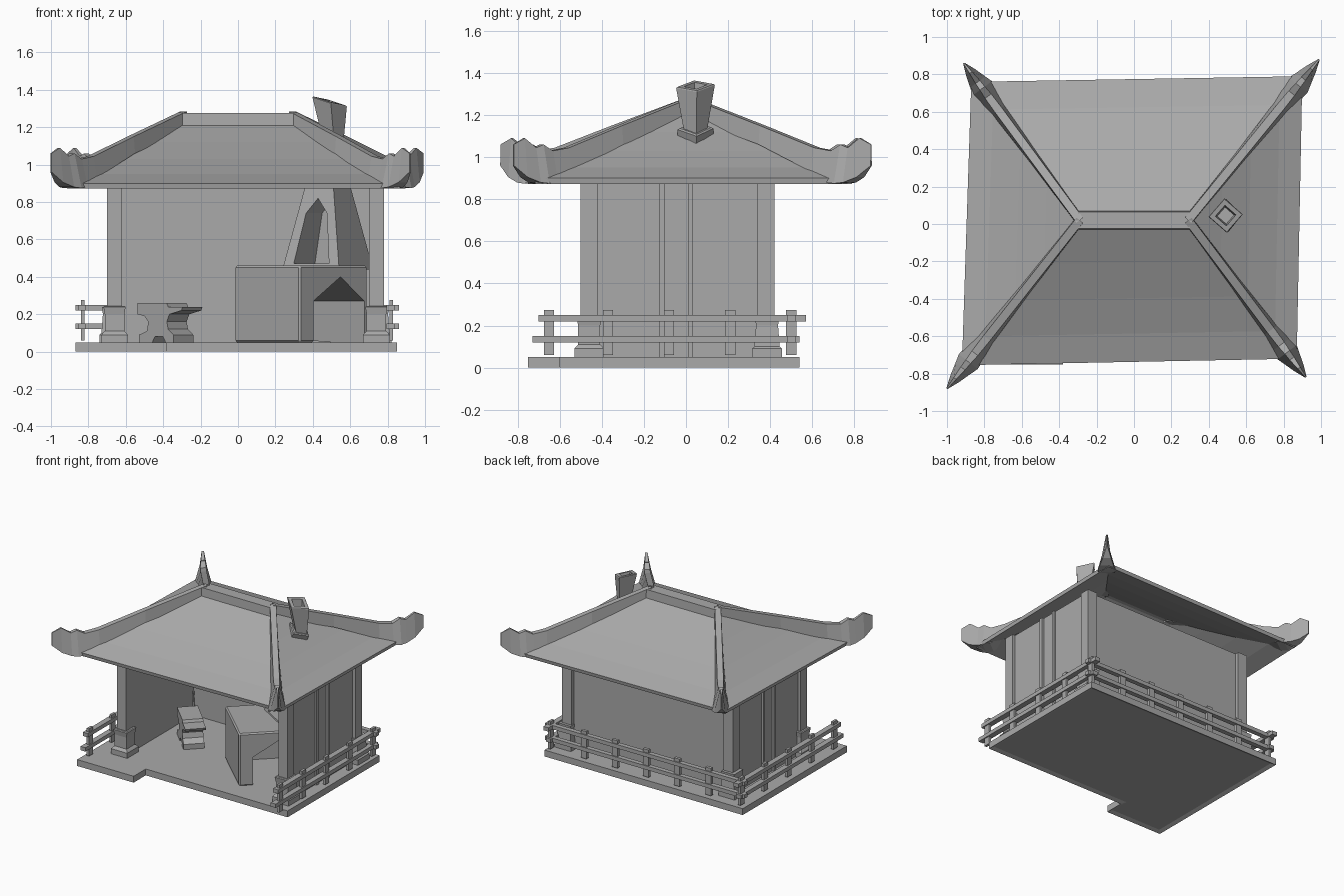
import bpy, bmesh
from math import radians, cos, sin
from mathutils import Vector, Matrix

cube = bpy.data.objects.get("Cube")
if cube:
    bpy.data.objects.remove(cube, do_unlink=True)

GREY = (0.4, 0.4, 0.4, 1)
mat = bpy.data.materials.new("plain_grey")
mat.use_nodes = True
mat.diffuse_color = GREY
mat.node_tree.nodes["Principled BSDF"].inputs["Base Color"].default_value = GREY


def finish(name, bm, recalc=True):
    if recalc:
        bmesh.ops.recalc_face_normals(bm, faces=bm.faces[:])
    me = bpy.data.meshes.new(name)
    bm.to_mesh(me)
    bm.free()
    me.materials.append(mat)
    ob = bpy.data.objects.new(name, me)
    bpy.context.collection.objects.link(ob)
    return ob


def box(name, x, y, z):
    bm = bmesh.new()
    bmesh.ops.create_cube(bm, size=1)
    for v in bm.verts:
        v.co = Vector([a + (b - a) * (c + 0.5) for (a, b), c in zip((x, y, z), v.co)])
    return finish(name, bm)


def loft(name, sections):
    """Skin equal-sized cross-sections and close both ends."""
    bm = bmesh.new()
    rows = [[bm.verts.new(p) for p in s] for s in sections]
    n = len(rows[0])
    for a, b in zip(rows, rows[1:]):
        for i in range(n):
            j = (i + 1) % n
            bm.faces.new((a[i], b[i], b[j], a[j]))
    bm.faces.new(rows[0])
    bm.faces.new(rows[-1])
    return finish(name, bm)


def prism(name, points, direction):
    """Extrude a closed outline of 3D points along a direction."""
    points = [Vector(p) for p in points]
    return loft(name, [points, [p + Vector(direction) for p in points]])


def square(cx, cy, z, r, turn):
    return [(cx + r * cos(radians(turn + 90 * k)), cy + r * sin(radians(turn + 90 * k)), z) for k in range(4)]


def taper(name, cx, cy, stations, turn=45):
    return loft(name, [square(cx, cy, z, r, turn) for z, r in stations])


def cut(ob, cutter):
    cutter.hide_render = True
    cutter.display_type = 'WIRE'
    m = ob.modifiers.new("cut", 'BOOLEAN')
    m.operation, m.solver, m.object = 'DIFFERENCE', 'EXACT', cutter


# Floor slab with the left bay stepping forward, slightly hollowed underneath
outline = [(-.87, -.75), (-.38, -.75), (-.38, -.6), (.85, -.6), (.85, .54), (-.87, .54)]
slab = prism("floor_slab", [(x, y, 0) for x, y in outline], (0, 0, .05))
bm = bmesh.new()
bm.from_mesh(slab.data)
bmesh.ops.inset_region(bm, faces=[f for f in bm.faces if f.normal.z < -.9], thickness=.04, depth=-.012)
bm.to_mesh(slab.data)
bm.free()

# Corner pillars on stone footings
for x, side in ((-.66, "right"), (.74, "left")):
    for y, end in ((-.46, "front"), (.38, "back")):
        box(f"{end}_{side}_pillar", (x - .04, x + .04), (y - .04, y + .04), (.05, .89))
        if end == "front":
            taper(f"{end}_{side}_footing", x, y,
                  [(.05, .1), (.09, .1), (.1, .088), (.11, .074), (.2, .074), (.24, .084), (.245, .075)])

# Back wall, and side walls plain inside with strips outside
box("back_wall", (-.67, .75), (.339, .39), (.05, .89))
for x, out, side in ((-.66, -1, "right"), (.74, 1, "left")):
    inner, face = x - out * .036, x + out * .016
    box(f"{side}_wall", sorted((inner, face)), (-.44, .38), (.05, .89))
    for k, (y, w) in enumerate(((-.115, .014), (.02, .01))):
        box(f"{side}_wall_strip_{k}", (face - .016, face + .016), (y - w, y + w), (.05, .89))
    c = x + out * .01
    taper(f"back_{side}_footing", c, .385, [(.05, .1), (.09, .1), (.1, .085), (.2, .074), (.24, .08)])

# Railings on both sides and the back
RAILS = ((.12, .15), (.22, .25))
for x, side in ((-.83, "right"), (.82, "left")):
    for k, y in enumerate((-.65, -.37, -.08, .21, .5)):
        box(f"{side}_rail_post_{k}", (x - .01, x + .01), (y - .024, y + .024), (.06, .275))
    for k, z in enumerate(RAILS):
        box(f"{side}_rail_{k}", (x - .025, x + .018), (-.73 + .03 * k, .54 + .03 * k), z)
for k in range(5):
    x = -.55 + k * .27
    box(f"back_rail_post_{k}", (x - .024, x + .024), (.488, .512), (.06, .275))
for k, z in enumerate(RAILS):
    box(f"back_rail_{k}", (-.87, .86), (.483, .52), z)

# Hipped roof shell, slightly sagging towards the eaves
RIDGE_Y = .02
eaves = [(-.92, -.755), (.87, -.72), (.9, .79), (-.87, .76)]
tips = [(-1, -.88), (.92, -.82), (.99, .88), (-.91, .86)]
ends = [(-.29, RIDGE_Y), (.29, RIDGE_Y), (.29, RIDGE_Y), (-.29, RIDGE_Y)]
bm = bmesh.new()
rings = [[bm.verts.new((r[0] + (e[0] - r[0]) * t, r[1] + (e[1] - r[1]) * t, z)) for r, e in zip(ends, eaves)]
         for t, z in ((0, 1.235), (.3, 1.12), (.55, 1.03), (.8, .95), (1, .9))]
for k, (a, b) in enumerate(zip(rings, rings[1:])):
    for i in range(4):
        j = (i + 1) % 4
        if k == 0 and i in (1, 3):
            bm.faces.new((a[i], b[i], b[j]))
        else:
            bm.faces.new((a[i], b[i], b[j], a[j]))
bmesh.ops.remove_doubles(bm, verts=rings[0], dist=.001)
roof = finish("roof", bm, recalc=False)
solid = roof.modifiers.new("thickness", 'SOLIDIFY')
solid.thickness, solid.offset = .028, -1

# Ridge beam
loft("ridge_beam", [[(x, RIDGE_Y - .05, 1.2), (x, RIDGE_Y + .05, 1.2), (x, RIDGE_Y + .045, 1.275),
                     (x, RIDGE_Y - .045, 1.275)] for x in (-.3, .3)])

# Hip beams sweeping up into horned tips: position, underside, top, lower and upper half width
HIP = ((0, 1.19, 1.285, .026, .022), (.4, 1.06, 1.15, .03, .022), (.7, .93, 1.045, .042, .022),
       (.79, .88, 1.03, .06, .02), (.84, .875, 1.06, .064, .016), (.88, .88, 1.045, .05, .014),
       (.94, .905, 1.09, .03, .008), (1, .96, 1.06, .004, .003))
for k, (r, t) in enumerate(zip(ends, tips)):
    start, tip = Vector((*r, 0)), Vector((*t, 0))
    side = (tip - start).normalized().cross(Vector((0, 0, 1)))
    sections = []
    for s, low, high, w, v in HIP:
        c = start.lerp(tip, s)
        sections.append([c + side * a + Vector((0, 0, z))
                         for a, z in ((-w, low), (w, low), (v, high), (-v, high))])
    loft(f"hip_beam_{k}", sections)

# Forge block set diagonally, with a deep gabled hearth
a, b = Vector((-.02, -.13, .05)), Vector((.33, -.46, .05))
along, inward = Vector((.727, .687, 0)), Vector((-.687, .727, 0))
forge = prism("forge_block", [a, b, b + along * .5, a + along * .5], (0, 0, .41))
bev = forge.modifiers.new("soft_edges", 'BEVEL')
bev.width, bev.segments, bev.angle_limit = .01, 1, radians(60)
mouth = [b + along * u - inward * .02 + Vector((0, 0, z - .05))
         for u, z in ((.1, .03), (.475, .03), (.475, .27), (.3, .4), (.1, .27))]
cut(forge, prism("hearth_cutter", mouth, inward * .45))

# Tapered smoke hood with a gabled opening
HX, HY = .48, .04
hood = taper("smoke_hood", HX, HY, [(.44, .25), (.9, .12)], turn=14)
n = Vector((cos(radians(239)), sin(radians(239)), 0))
s = n.cross(Vector((0, 0, 1)))
opening = [Vector((HX, HY, z)) + s * u - n * .05
           for u, z in ((-.11, .47), (.11, .47), (.065, .74), (0, .82), (-.065, .74))]
cut(hood, prism("hood_cutter", opening, n * .4))
taper("flue", HX, HY, [(.88, .1), (1.14, .05)], turn=10)

# Flared hollow chimney with a slanted mouth and a thin collar on the roof
CX, CY = .49, .045
chimney = taper("chimney", CX, CY, [(1.05, .05), (1.12, .054), (1.335, .092), (1.34, .088), (1.34, .055),
                                    (1.25, .045)], turn=4)
for v in chimney.data.vertices:
    if v.co.z > 1.3:
        v.co.z -= .28 * (v.co.x - CX) - .06 * (v.co.y - CY)
    elif v.co.z < 1.2:
        v.co.x += .02
collar = taper("chimney_collar", 0, 0, [(-.03, .085), (.004, .085), (.01, .075)], turn=4)
collar.matrix_world = Matrix.Translation((CX + .01, CY, 1.13)) @ Matrix.Rotation(radians(24), 4, 'Y')

# Anvil, turned diagonally with the horn to the front
profile = [(-.15, .05), (-.15, .09), (-.09, .11), (-.08, .16), (-.11, .19), (-.16, .2), (-.16, .26), (.06, .26),
           (.07, .24), (.18, .24), (.17, .22), (.08, .2), (.06, .16), (.07, .12), (.11, .09), (.11, .05),
           (.05, .05), (.03, .08), (-.03, .08), (-.05, .05)]
anvil = prism("anvil", [(x, -.075, z) for x, z in profile], (0, .15, 0))
anvil.matrix_world = Matrix.Translation((-.37, -.05, 0)) @ Matrix.Rotation(radians(-45), 4, 'Z')
